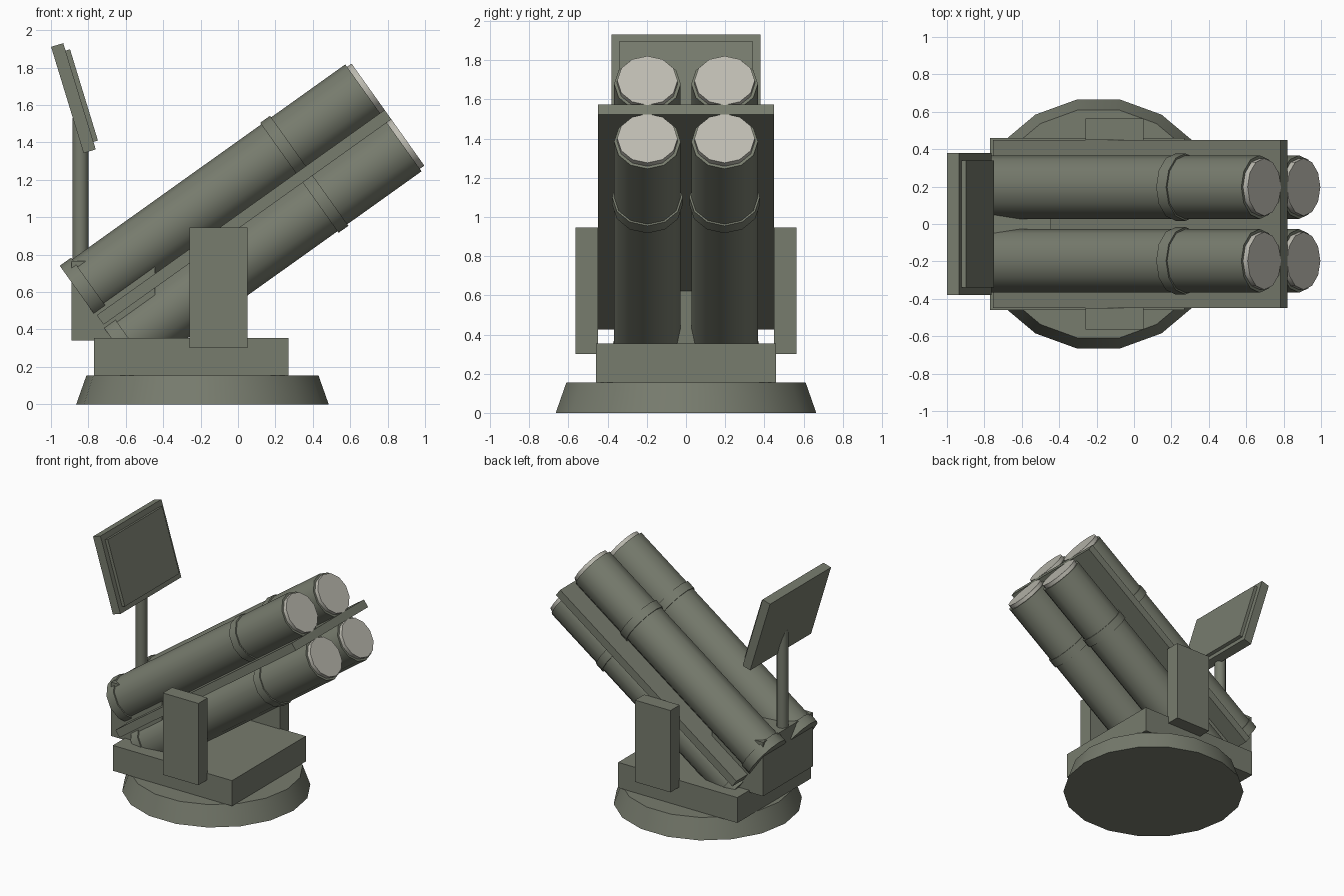
import bpy, bmesh, math
from mathutils import Matrix, Vector

old = bpy.data.objects.get("Cube")
if old:
    bpy.data.objects.remove(old, do_unlink=True)


def material(name, rgb):
    m = bpy.data.materials.new(name)
    m.use_nodes = True
    m.diffuse_color = (*rgb, 1)
    m.node_tree.nodes["Principled BSDF"].inputs["Base Color"].default_value = (*rgb, 1)
    return m


GREEN = material("olive_grey", (0.185, 0.20, 0.155))
PALE = material("pale_grey", (0.51, 0.50, 0.44))


def finish(name, bm, mat, matrix, smooth=False):
    mesh = bpy.data.meshes.new(name)
    bm.transform(matrix)
    bm.to_mesh(mesh)
    bm.free()
    mesh.materials.append(mat)
    ob = bpy.data.objects.new(name, mesh)
    bpy.context.collection.objects.link(ob)
    if smooth:
        bpy.ops.object.select_all(action='DESELECT')
        ob.select_set(True)
        bpy.context.view_layer.objects.active = ob
        bpy.ops.object.shade_smooth_by_angle(angle=math.radians(40))
    return ob


def box(name, lo, hi, frame=Matrix()):
    lo, hi = Vector(lo), Vector(hi)
    bm = bmesh.new()
    bmesh.ops.create_cube(bm, size=1)
    place = Matrix.Translation((lo + hi) / 2) @ Matrix.Diagonal((*(hi - lo), 1))
    return finish(name, bm, GREEN, frame @ place)


def cylinder(name, r1, r2, start, end, sides, frame, mat=GREEN):
    """Round part running along the frame's z axis from start to end."""
    bm = bmesh.new()
    bmesh.ops.create_cone(bm, cap_ends=True, segments=sides, radius1=r1, radius2=r2,
                          depth=end - start)
    # put a corner of the polygon on the y axis
    turn = Matrix.Rotation(math.pi / 2, 4, 'Z') if sides % 4 else Matrix()
    place = Matrix.Translation((0, 0, (start + end) / 2)) @ turn
    return finish(name, bm, mat, frame @ place, True)


# Base and turntable
cylinder("base", 0.675, 0.62, 0, 0.155, 18, Matrix.Translation((-0.19, 0, 0)))
box("turntable", (-0.77, -0.46, 0.155), (0.27, 0.46, 0.355))
box("rear_housing", (-0.89, -0.31, 0.34), (-0.445, 0.31, 0.765))

# Side brackets
for side, s in (("right", -1), ("left", 1)):
    y = sorted((s * 0.45, s * 0.565))
    box("bracket_" + side, (-0.26, y[0], 0.30), (0.05, y[1], 0.945))

# Tilted frame: local x along the tubes, local z across the plate
tilt = Matrix.Translation((0.0325, 0, 1.0)) @ Matrix.Rotation(math.radians(-35.5), 4, 'Y')
box("cradle_plate", (-0.945, -0.45, -0.031), (0.945, 0.45, 0.031), tilt)

# Four launch tubes, each with two collars and a pale cap
for row, z in (("upper", 0.181), ("lower", -0.181)):
    for side, y in (("right", -0.197), ("left", 0.197)):
        f = tilt @ Matrix.Translation((0, y, z)) @ Matrix.Rotation(math.pi / 2, 4, 'Y')
        tag = row + "_" + side
        cylinder("tube_" + tag, 0.17, 0.17, -0.93, 0.915, 12, f)
        cylinder("rear_collar_" + tag, 0.18, 0.18, -0.953, -0.878, 12, f)
        cylinder("middle_collar_" + tag, 0.18, 0.18, 0.363, 0.428, 12, f)
        cylinder("cap_" + tag, 0.154, 0.154, 0.90, 0.945, 12, f, PALE)

# Sensor mast and panel
cylinder("mast", 0.043, 0.043, 0.74, 1.53, 12, Matrix.Translation((-0.843, 0, 0)))
panel = Matrix.Translation((-0.88, 0, 1.637)) @ Matrix.Rotation(math.radians(-17), 4, 'Y')
box("sensor_panel", (-0.034, -0.38, -0.297), (0.034, 0.38, 0.297), panel)
box("sensor_face", (0.03, -0.34, -0.255), (0.059, 0.34, 0.255), panel)
